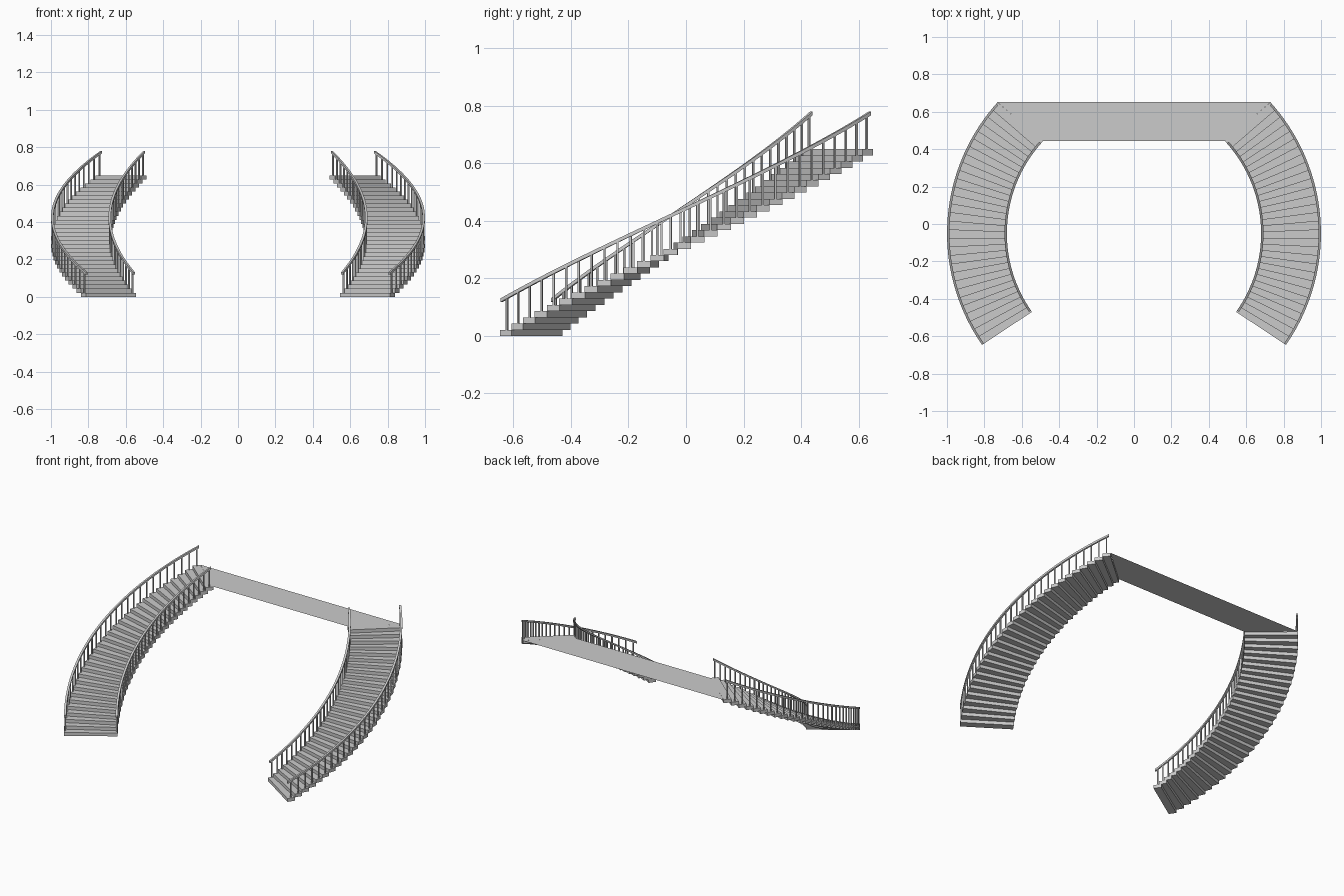
import bpy, bmesh, math
from mathutils import Matrix, Vector

if "Cube" in bpy.data.objects:
    bpy.data.objects.remove(bpy.data.objects["Cube"])

CX, CY = -0.045, -0.05            # centre of the right-hand flight's arc
R_IN, R_OUT = 0.725, 1.044
N = 30
RISE = 0.65 / N
DEPTH = 0.048
A0, A1 = math.radians(-33.5), math.radians(40.8)


def angle(i):
    return A0 + (A1 - A0) * i / (N - 1)


def on_arc(r, a, z):
    return Vector((CX + r * math.cos(a), CY + r * math.sin(a), z))


def add_box(bm, centre, size, a):
    m = Matrix.Translation(centre) @ Matrix.Rotation(a, 4, 'Z') @ Matrix.Diagonal((*size, 1))
    bmesh.ops.create_cube(bm, size=1, matrix=m)


def finish(name, bm, mirrored=True):
    # Mirror across x = 0 gives the left-hand flight
    bmesh.ops.recalc_face_normals(bm, faces=bm.faces)
    me = bpy.data.meshes.new(name)
    bm.to_mesh(me)
    bm.free()
    ob = bpy.data.objects.new(name, me)
    bpy.context.collection.objects.link(ob)
    if mirrored:
        mod = ob.modifiers.new("mirror", 'MIRROR')
        mod.use_mirror_merge = False
    return ob


# Treads: stacked slabs fanned around the arc
bm = bmesh.new()
for i in range(N):
    add_box(bm, on_arc((R_IN + R_OUT) / 2, angle(i), (i + 0.5) * RISE),
            (R_OUT - R_IN, DEPTH, RISE), angle(i))
finish("stair_treads", bm)


def rail_z(a):
    return 0.135 + (a - A0) / (A1 - A0) * 0.632


for side, r in (("inner", R_IN + 0.006), ("outer", R_OUT - 0.006)):
    # Balusters: one per tread
    bm = bmesh.new()
    for i in range(N):
        a, low = angle(i), (i + 1) * RISE
        top = rail_z(a)
        add_box(bm, on_arc(r, a, (low + top) / 2), (0.007, 0.007, top - low), a)
    finish(side + "_balusters", bm)

    # Handrail: square section swept along the helix
    bm = bmesh.new()
    h, steps, prev = 0.0065, 40, None
    start, end = A0 - math.radians(1.2), A1 + math.radians(0.8)
    for k in range(steps + 1):
        a = start + (end - start) * k / steps
        ring = [bm.verts.new(on_arc(r + dx * h, a, rail_z(a) + dz * h))
                for dx, dz in ((-1, -1), (1, -1), (1, 1), (-1, 1))]
        if prev:
            for j in range(4):
                bm.faces.new((prev[j], prev[j - 1], ring[j - 1], ring[j]))
        if k in (0, steps):
            bm.faces.new(ring)
        prev = ring
    finish(side + "_handrail", bm)

# Landing: thin sheet joining the tops of both flights
bm = bmesh.new()
bm.faces.new([bm.verts.new((x, y, 0.65)) for x, y in
              ((-0.493, 0.444), (0.493, 0.444), (0.73, 0.652), (-0.73, 0.652))])
finish("landing", bm, mirrored=False)
